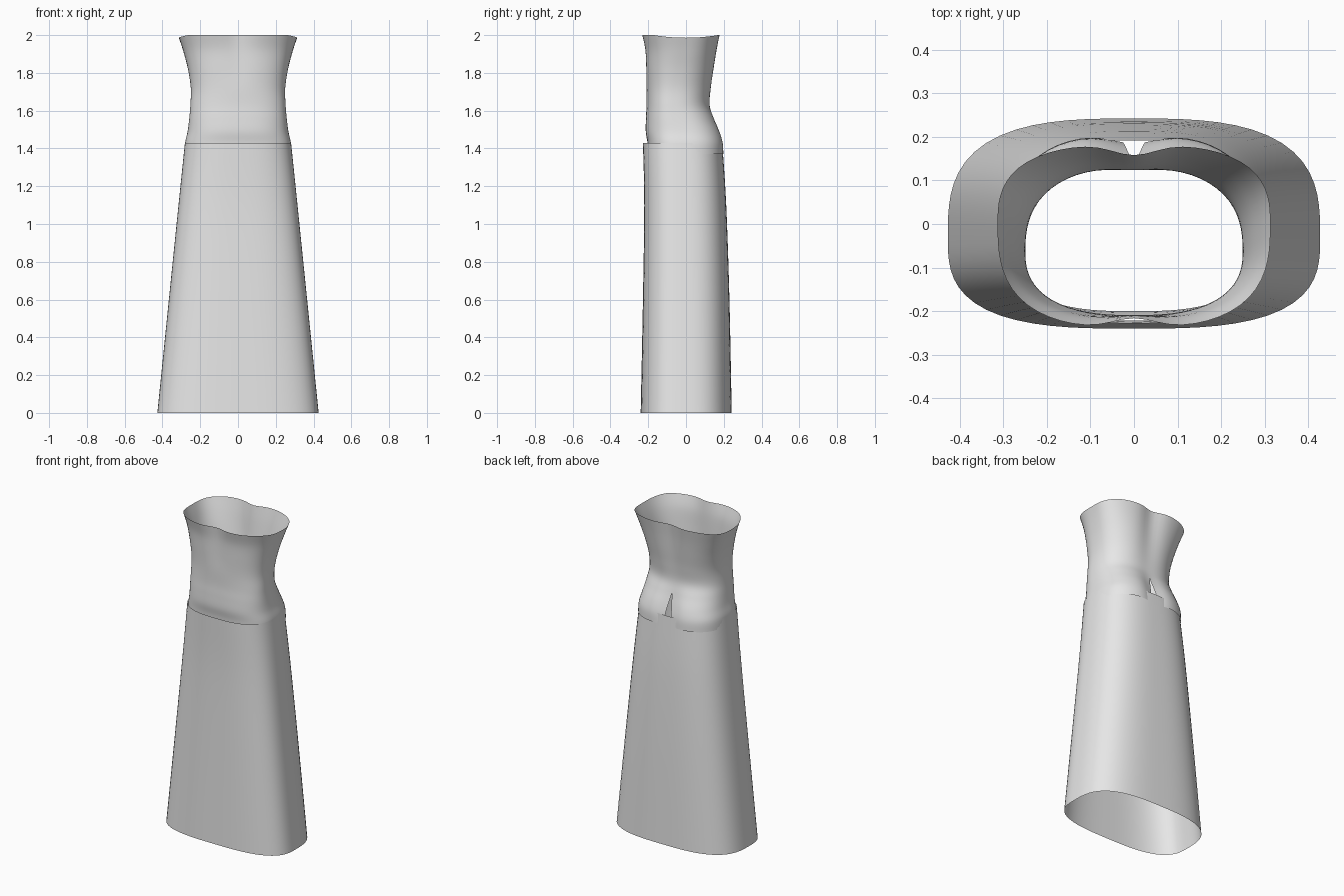
import bpy
import bmesh
from math import sin, cos, pi, exp

if "Cube" in bpy.data.objects:
    bpy.data.objects.remove(bpy.data.objects["Cube"])

# One plain cloth colour
cloth = bpy.data.materials.new("grey_cloth")
cloth.use_nodes = True
GREY = (0.8, 0.8, 0.8, 1)
cloth.diffuse_color = GREY
cloth.node_tree.nodes["Principled BSDF"].inputs["Base Color"].default_value = GREY


def smooth_rows(rows, steps):
    """Blend the key sections with a Catmull-Rom curve."""
    out = []
    last = len(rows) - 1
    for k in range(last):
        a, b, c, d = rows[max(k - 1, 0)], rows[k], rows[k + 1], rows[min(k + 2, last)]
        for j in range(steps):
            t = j / steps
            out.append([q + t / 2 * (r - p + t * (2 * p - 5 * q + 4 * r - s
                        + t * (3 * (q - r) + s - p)))
                        for p, q, r, s in zip(a, b, c, d)])
    return out + [list(rows[-1])]


def ring_point(row, t):
    """Point on a rounded section; t runs from the back over the left side."""
    z, half, front, back, wide, power, groove, dent, slit, dip = row
    sx, cy = sin(t), cos(t)
    r = (abs(sx) ** power + abs(cy) ** power) ** (-1 / power)
    x = half * r * sx
    y = wide + r * cy * ((back - wide) if cy > 0 else (wide - front))
    crease = exp(-(x / 0.07) ** 2)
    y += (dent if cy < 0 else -groove) * crease
    z -= dip * max(0, 1 - (y / 0.17) ** 2)
    return x, y, z


def cloth_tube(name, keys, columns=72, steps=5):
    """Open cloth tube lofted through sections, with an optional back slit."""
    bm = bmesh.new()
    grid = []
    for row in smooth_rows(keys, steps):
        start = max(row[8], 0) / row[1]
        span = 2 * (pi - start)
        grid.append([bm.verts.new(ring_point(row, start + span * i / columns))
                     for i in range(columns + 1)])
    for low, high in zip(grid, grid[1:]):
        for i in range(columns):
            face = bm.faces.new((low[i], high[i], high[i + 1], low[i + 1]))
            face.smooth = True
    # Close the seam wherever there is no slit
    bmesh.ops.remove_doubles(bm, verts=bm.verts, dist=0.0005)
    mesh = bpy.data.meshes.new(name)
    bm.to_mesh(mesh)
    bm.free()
    mesh.materials.append(cloth)
    obj = bpy.data.objects.new(name, mesh)
    bpy.context.collection.objects.link(obj)
    return obj


# Columns: height, half width, front, back, widest y, roundness,
#          back groove, front dent, slit half width, rim dip

# Long flared skirt
cloth_tube("skirt", [
    (0, 0.427, -0.24, 0.242, -0.03, 3, 0, 0, 0, 0),
    (0.6, 0.366, -0.228, 0.23, -0.03, 2.9, 0, 0, 0, 0),
    (1.1, 0.315, -0.221, 0.213, -0.03, 2.8, 0, 0, 0, 0),
    (1.43, 0.281, -0.228, 0.192, -0.03, 2.7, 0, 0, 0, 0),
])

# Fitted bodice with a slit over the seat and a flared rim
cloth_tube("bodice", [
    (1.37, 0.284, -0.2, 0.205, -0.03, 2.8, 0.02, 0, 0.025, 0),
    (1.43, 0.28, -0.204, 0.202, -0.03, 2.8, 0.025, 0, 0.02, 0),
    (1.49, 0.267, -0.213, 0.186, -0.04, 2.7, 0.025, 0, 0.012, 0),
    (1.56, 0.258, -0.212, 0.155, -0.06, 2.6, 0.015, 0, 0, 0),
    (1.63, 0.252, -0.209, 0.13, -0.07, 2.5, 0.006, 0, 0, 0),
    (1.72, 0.25, -0.21, 0.138, -0.06, 2.5, 0.01, 0, 0, 0),
    (1.82, 0.265, -0.214, 0.153, -0.04, 2.6, 0.015, 0.005, 0, 0),
    (1.92, 0.29, -0.22, 0.168, -0.015, 2.7, 0.02, 0.01, 0, 0.004),
    (2, 0.313, -0.238, 0.183, 0, 2.8, 0.025, 0.022, 0, 0.014),
])
